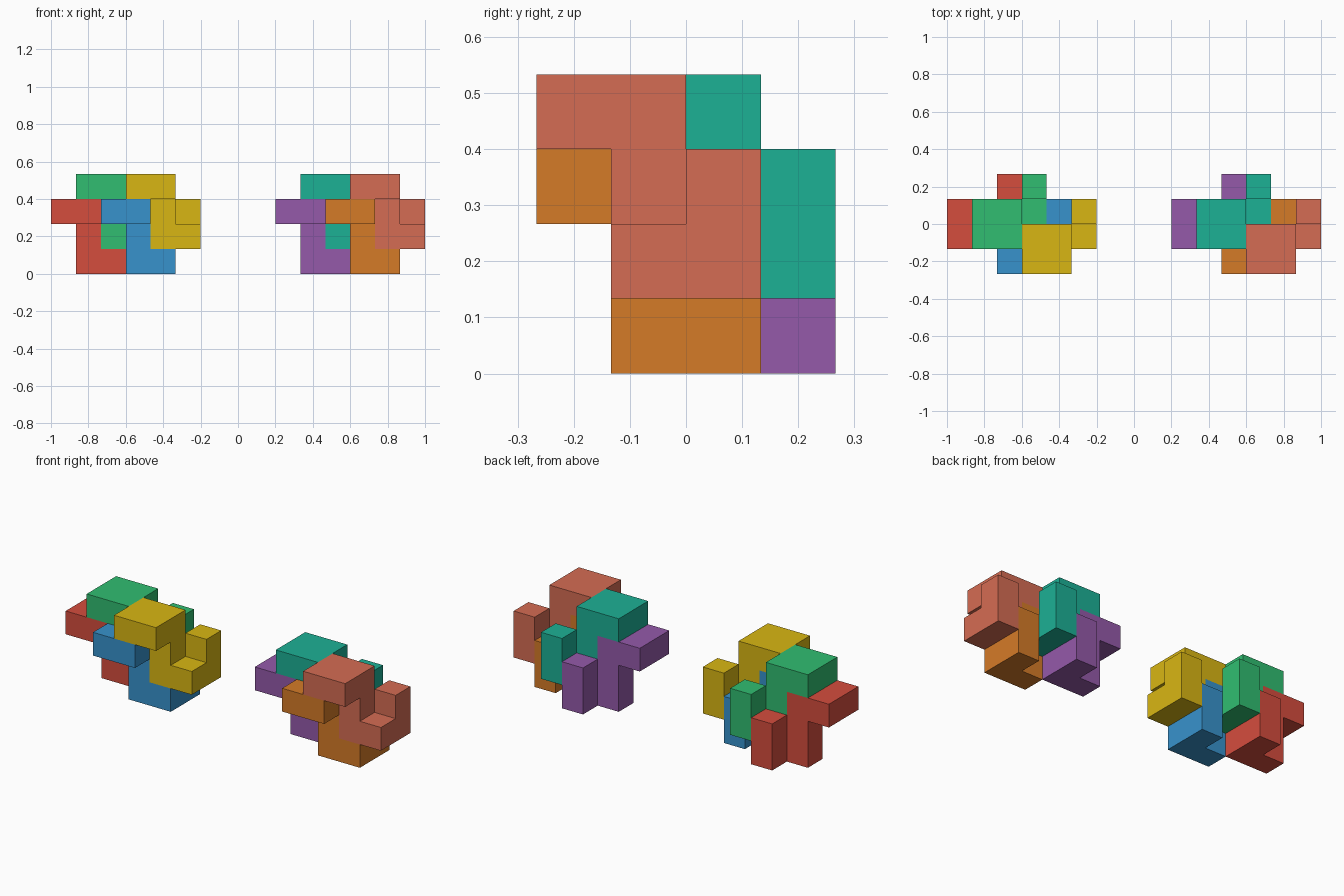
import bpy, bmesh
from mathutils import Vector

if "Cube" in bpy.data.objects:
    bpy.data.objects.remove(bpy.data.objects["Cube"])

U = 2 / 15  # edge length of one cube cell

# One puzzle piece: 2x2 plate, a post down from its corner, and a hooked foot
CELLS = {(0, 0, 2), (1, 0, 2), (0, 1, 2), (1, 1, 2),
         (1, 1, 1), (1, 1, 0),
         (2, 1, 0), (2, 2, 0), (2, 2, 1)}


def piece_mesh(name):
    """Outer skin of the joined cells, with flush faces merged."""
    bm = bmesh.new()
    for cell in CELLS:
        c = Vector(cell) + Vector((0.5, 0.5, 0.5))
        for axis in range(3):
            for sign in (-1, 1):
                n = Vector((0, 0, 0))
                n[axis] = sign
                if tuple(int(a + b) for a, b in zip(cell, n)) in CELLS:
                    continue
                p = Vector((0, 0, 0))
                p[(axis + 1) % 3] = 0.5
                q = n.cross(p)
                mid = c + n * 0.5
                bm.faces.new([bm.verts.new((mid + d) * U)
                              for d in (p + q, q - p, -p - q, p - q)])
    bmesh.ops.remove_doubles(bm, verts=bm.verts, dist=U * 0.01)
    bmesh.ops.dissolve_limit(bm, angle_limit=0.01, verts=bm.verts, edges=bm.edges)
    mesh = bpy.data.meshes.new(name)
    bm.to_mesh(mesh)
    bm.free()
    return mesh


def colour(name, rgb):
    mat = bpy.data.materials.new(name)
    mat.diffuse_color = [(v / 255) ** 2.2 for v in rgb] + [1]
    mat.use_nodes = True
    mat.node_tree.nodes["Principled BSDF"].inputs["Base Color"].default_value = mat.diffuse_color
    return mat


# Cell offset of each interlocked piece and its colour in the left and right cluster
PIECES = [
    ((0, 1, 0), ("red", (212, 78, 64)), ("purple", (147, 90, 168))),
    ((2, 0, 0), ("blue", (58, 145, 203)), ("orange", (212, 122, 44))),
    ((1, 1, 1), ("green", (52, 188, 112)), ("teal", (34, 175, 148))),
    ((3, 0, 1), ("yellow", (216, 181, 26)), ("coral", (212, 108, 84))),
]

# Two identical clusters side by side
for side, x0 in enumerate((-1.0, 0.2)):
    for offset, *colours in PIECES:
        name, rgb = colours[side]
        obj = bpy.data.objects.new(name + "_puzzle_piece", piece_mesh(name + "_puzzle_piece"))
        obj.location = Vector(offset) * U + Vector((x0, -2 * U, 0))
        obj.data.materials.append(colour(name, rgb))
        bpy.context.collection.objects.link(obj)
